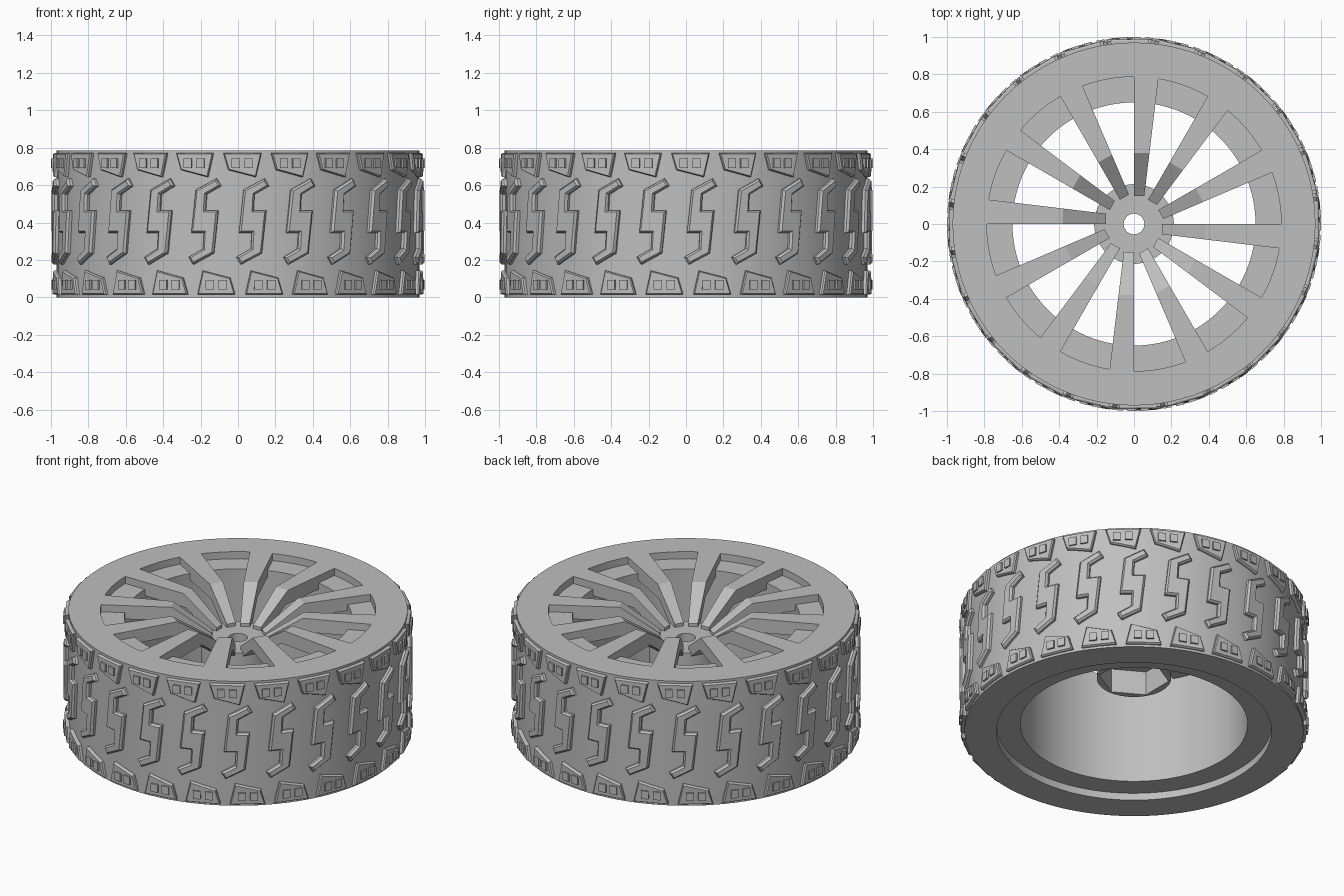
import bpy, bmesh
from math import sin, cos, radians, pi

if "Cube" in bpy.data.objects:
    bpy.data.objects.remove(bpy.data.objects["Cube"])

SEG = 96
HEIGHT = 0.785
COUNT = 24

# One plain grey for the whole wheel
grey = bpy.data.materials.new("plain grey")
grey.use_nodes = True
colour = (0.52, 0.52, 0.52, 1)
grey.diffuse_color = colour
grey.node_tree.nodes["Principled BSDF"].inputs["Base Color"].default_value = colour


def finish(name, bm, smooth=False):
    bmesh.ops.recalc_face_normals(bm, faces=bm.faces)
    mesh = bpy.data.meshes.new(name)
    bm.to_mesh(mesh)
    bm.free()
    mesh.materials.append(grey)
    if smooth:
        for p in mesh.polygons:
            p.use_smooth = True
        mesh.set_sharp_from_angle(angle=radians(25))
    obj = bpy.data.objects.new(name, mesh)
    bpy.context.collection.objects.link(obj)
    return obj


def circle(r):
    return lambda a: r


def hexagon(r):
    # corners fall on 30, 90, 150 ... degrees
    return lambda a: r * cos(pi / 6) / cos((a - pi / 6) % (pi / 3) - pi / 6)


def lathe(name, profile):
    """Closed ring from (radius function, z) pairs."""
    bm = bmesh.new()
    rings = []
    for radius, z in profile:
        angles = [2 * pi * i / SEG for i in range(SEG)]
        rings.append([bm.verts.new((radius(a) * cos(a), radius(a) * sin(a), z)) for a in angles])
    for k, ring in enumerate(rings):
        nxt = rings[(k + 1) % len(rings)]
        for i in range(SEG):
            j = (i + 1) % SEG
            bm.faces.new((ring[i], ring[j], nxt[j], nxt[i]))
    return finish(name, bm, True)


def tube(name, inner, outer, low, high):
    return lathe(name, [(circle(inner), low), (circle(outer), low),
                        (circle(outer), high), (circle(inner), high)])


def tread(name, outline, angle, z0, top, bevel=0, rise=0):
    """Raised patches, wrapped round the tyre from an (across, up) outline."""
    bm = bmesh.new()
    tops = []
    for k in range(COUNT):
        base = radians(angle - 90 + k * 360 / COUNT)

        def loop(r):
            return [bm.verts.new((r * cos(base + u), r * sin(base + u), z0 + v)) for u, v in outline]
        low, high = loop(0.955), loop(top)
        bm.faces.new(low)
        tops.append(bm.faces.new(high))
        for i in range(len(low)):
            j = (i + 1) % len(low)
            bm.faces.new((low[i], low[j], high[j], high[i]))
    bmesh.ops.recalc_face_normals(bm, faces=bm.faces)
    if bevel:
        bmesh.ops.inset_region(bm, faces=tops, thickness=bevel, depth=rise, use_even_offset=True)
    return finish(name, bm)


def turned(points):
    return [(-u, -v) for u, v in points]


# Tyre, stepped rim barrel and hub with a hexagonal socket underneath
tube("tyre", 0.787, 0.97, 0, HEIGHT)
tube("rim_barrel", 0.65, 0.79, 0.045, 0.74)
lathe("hub", [(circle(0.055), 0.61), (circle(0.213), 0.61), (circle(0.213), 0.35),
              (hexagon(0.2), 0.35), (hexagon(0.2), 0.5), (circle(0.055), 0.5)])

# Twelve spokes, one side radial and the other flared, bent down to the hub
bm = bmesh.new()
side = [(0.79, HEIGHT), (0.38, HEIGHT), (0.15, 0.63), (0.15, 0.55), (0.36, 0.7), (0.79, 0.7)]
for k in range(12):
    a = radians(30 * k)

    def edge(flare):
        verts = []
        for r, z in side:
            y = -flare * (0.037 + 0.12 * r)
            verts.append(bm.verts.new((r * cos(a) - y * sin(a), r * sin(a) + y * cos(a), z)))
        return verts
    left, right = edge(0), edge(1)
    bm.faces.new(left)
    bm.faces.new(right)
    for i in range(len(side)):
        j = (i + 1) % len(side)
        bm.faces.new((left[i], left[j], right[j], right[i]))
finish("spokes", bm)

# Cranked centre tread lugs
half = [(-0.075, -0.06), (-0.05, 0.17), (0.065, 0.23), (0.09, 0.19), (0.01, 0.145), (0.005, 0.06)]
tread("centre_lugs", half + turned(half), 4.6, 0.405, 0.985, 0.01, 0.013)

# Shoulder blocks on both edges, each with two small raised pads
block = [(-0.102, 0.378), (-0.075, 0.288), (0.075, 0.25), (0.105, 0.378)]
mid = HEIGHT / 2
for name, angle, flip in (("upper", 1.3, False), ("lower", 8.3, True)):
    shape = turned(block) if flip else block
    tread(name + "_shoulder_blocks", shape, angle, mid, 0.985, 0.005, 0.008)
    for n, u in enumerate((-0.035, 0.035)):
        pad = [(u - 0.022, 0.30), (u + 0.022, 0.30), (u + 0.022, 0.35), (u - 0.022, 0.35)]
        tread(f"{name}_pads_{n + 1}", turned(pad) if flip else pad, angle, mid, 1.0)
